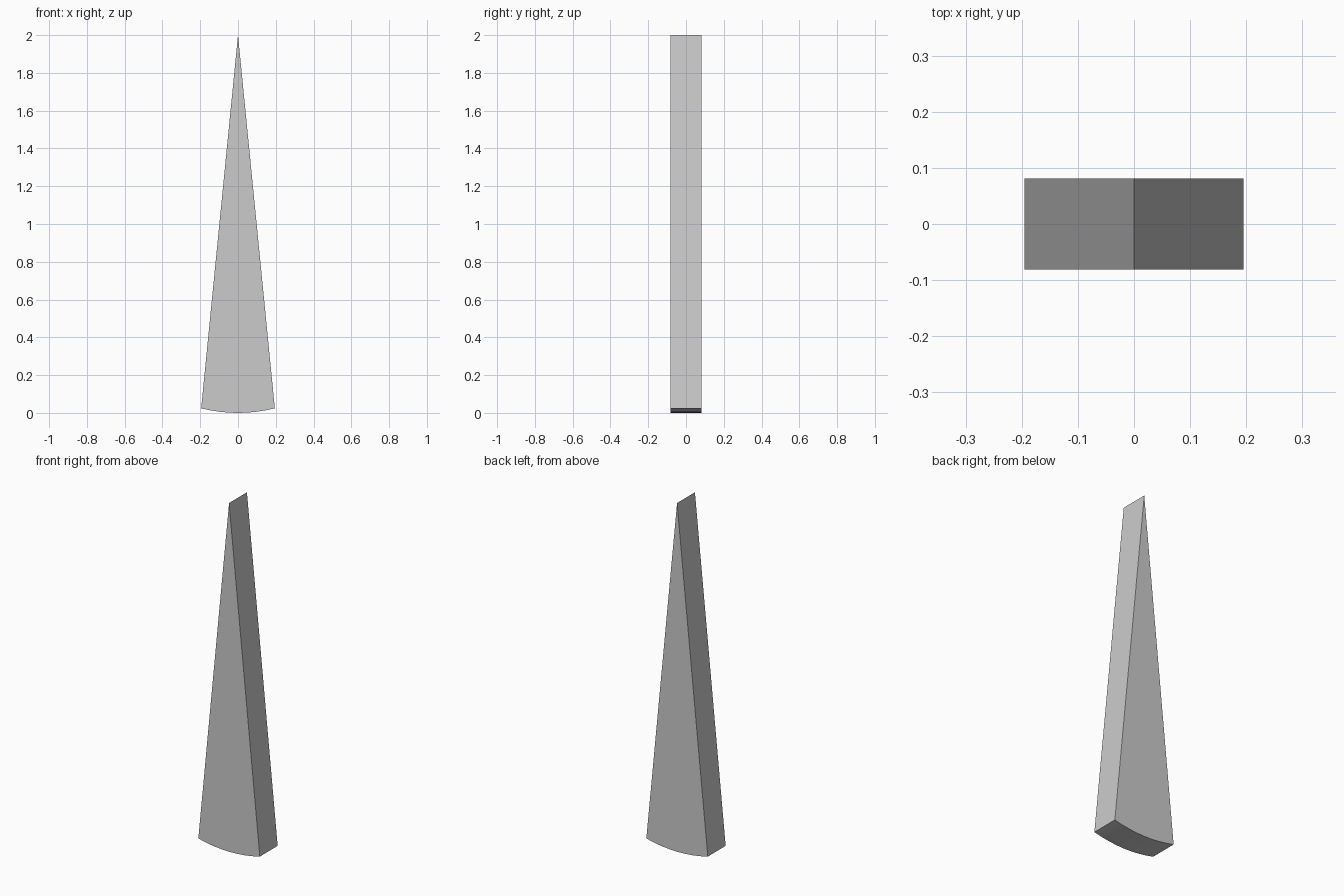
import bpy, bmesh

if "Cube" in bpy.data.objects:
    bpy.data.objects.remove(bpy.data.objects["Cube"])

HALF_W, HALF_D, HEIGHT, SAG, SEGS = 0.195, 0.081, 2.0, 0.024, 8

# Wedge profile: shallow curved base rising to a sharp tip
profile = []
for i in range(SEGS + 1):
    t = -1 + 2 * i / SEGS
    profile.append((HALF_W * t, SAG * t * t))
profile.append((0, HEIGHT))

# Extrude the profile through the depth
bm = bmesh.new()
front = bm.faces.new([bm.verts.new((x, -HALF_D, z)) for x, z in profile])
result = bmesh.ops.extrude_face_region(bm, geom=[front], use_keep_orig=True)
moved = [g for g in result["geom"] if isinstance(g, bmesh.types.BMVert)]
bmesh.ops.translate(bm, verts=moved, vec=(0, 2 * HALF_D, 0))
bmesh.ops.recalc_face_normals(bm, faces=bm.faces)

mesh = bpy.data.meshes.new("wedge")
bm.to_mesh(mesh)
bm.free()
wedge = bpy.data.objects.new("wedge", mesh)
bpy.context.collection.objects.link(wedge)

# Smooth the curved base, keep the corners sharp
bpy.context.view_layer.objects.active = wedge
wedge.select_set(True)
bpy.ops.object.shade_smooth_by_angle()
